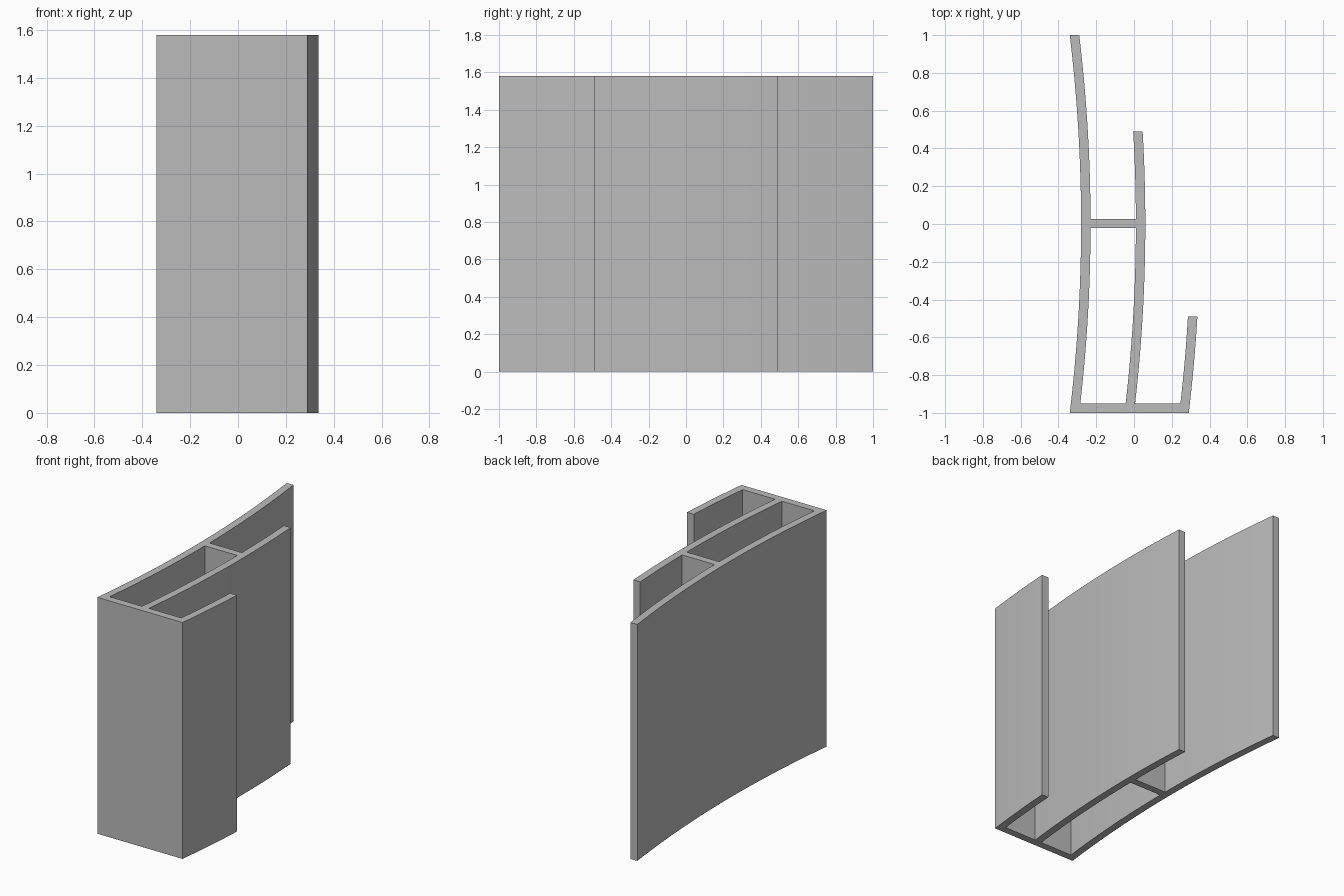
import bpy
import bmesh
import math

HEIGHT = 1.58
THICK = 0.05
BOW = 0.06           # sideways bow of every wall at the far ends
LEFT, MID, RIGHT = -0.23, 0.06, 0.35   # +x face of each wall at y = 0
FLOOR = -0.95        # inner side of the front plate
WEB_FRONT, WEB_BACK = -0.022, 0.027

cube = bpy.data.objects.get("Cube")
if cube:
    bpy.data.objects.remove(cube, do_unlink=True)


def arc(x, y0, y1):
    """Points along one bowed wall face from y0 to y1."""
    n = max(3, round(abs(y1 - y0) * 16))
    ys = [y0 + (y1 - y0) * i / n for i in range(n + 1)]
    return [(x - BOW * y * y, y) for y in ys]


# Outline of the whole section, then the enclosed chamber
outline = (arc(RIGHT, -1, -0.49) + arc(RIGHT - THICK, -0.49, FLOOR)
           + arc(MID, FLOOR, 0.49) + arc(MID - THICK, 0.49, WEB_BACK)
           + arc(LEFT, WEB_BACK, 1) + arc(LEFT - THICK, 1, -1))
chamber = arc(LEFT, FLOOR, WEB_FRONT) + arc(MID - THICK, WEB_FRONT, FLOOR)

# Extrude the section upward
curve = bpy.data.curves.new("bowed_channel_section", 'CURVE')
curve.dimensions = '2D'
curve.fill_mode = 'BOTH'
curve.extrude = HEIGHT / 2
for loop in (outline, chamber):
    spline = curve.splines.new('POLY')
    spline.points.add(len(loop) - 1)
    for point, (x, y) in zip(spline.points, loop):
        point.co = (x, y, HEIGHT / 2, 1)
    spline.use_cyclic_u = True
obj = bpy.data.objects.new("bowed_channel_profile", curve)
bpy.context.collection.objects.link(obj)
bpy.ops.object.select_all(action='DESELECT')
obj.select_set(True)
bpy.context.view_layer.objects.active = obj
bpy.ops.object.convert(target='MESH')
obj = bpy.context.object

# Weld caps to walls and stand the part on the ground
bm = bmesh.new()
bm.from_mesh(obj.data)
bmesh.ops.remove_doubles(bm, verts=bm.verts, dist=0.0005)
bmesh.ops.recalc_face_normals(bm, faces=bm.faces)
base = min(v.co.z for v in bm.verts)
bmesh.ops.translate(bm, verts=bm.verts, vec=(0, 0, -base))
bm.to_mesh(obj.data)
bm.free()

# Plain grey finish
grey = bpy.data.materials.new("plain_grey")
grey.use_nodes = True
colour = (0.5, 0.5, 0.5, 1)
grey.diffuse_color = colour
grey.node_tree.nodes["Principled BSDF"].inputs["Base Color"].default_value = colour
obj.data.materials.clear()
obj.data.materials.append(grey)
bpy.ops.object.shade_smooth_by_angle(angle=math.radians(30))
